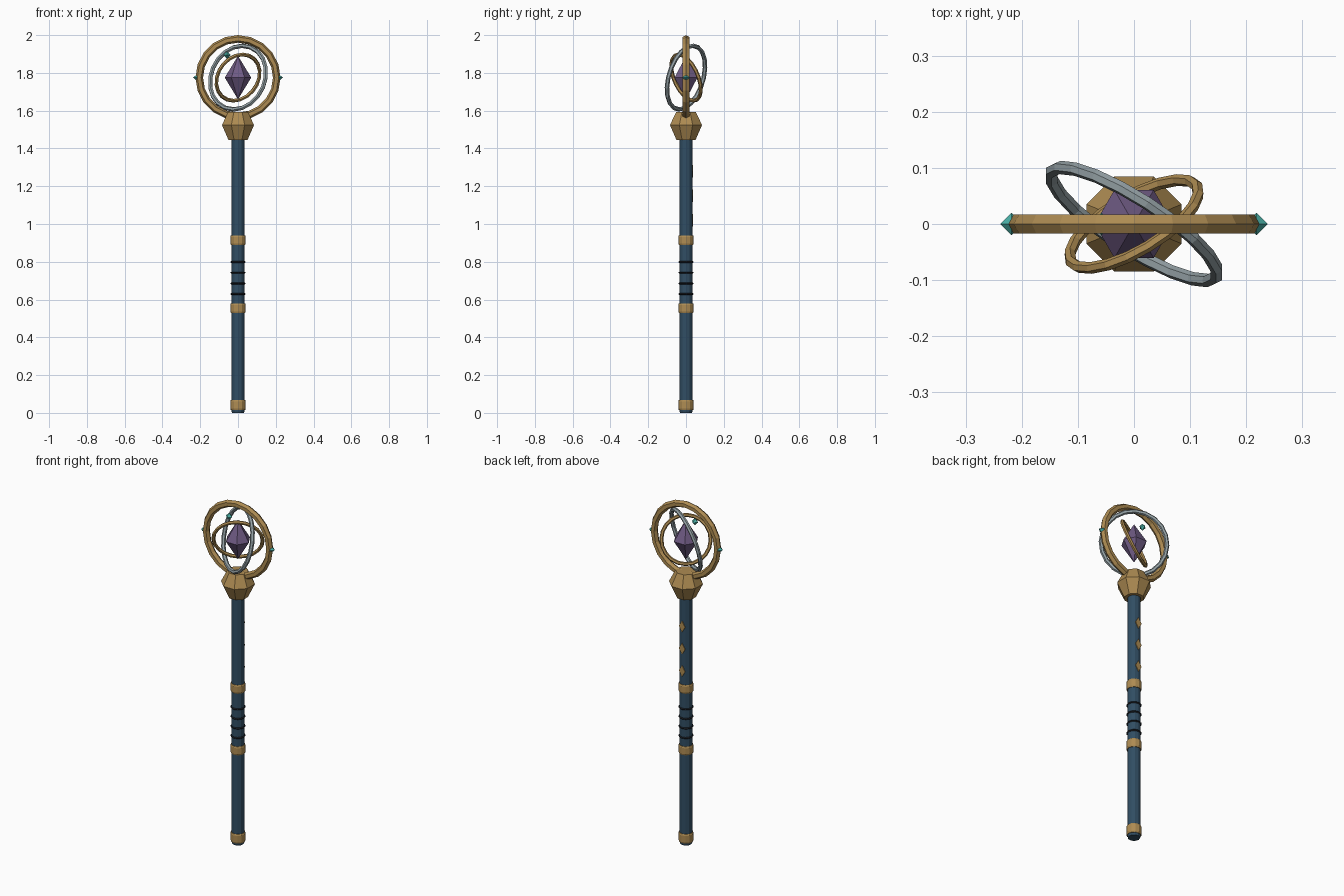
import bpy, bmesh, math
from mathutils import Vector, Matrix

cube = bpy.data.objects.get("Cube")
if cube:
    bpy.data.objects.remove(cube, do_unlink=True)


def material(name, rgb):
    m = bpy.data.materials.new(name)
    m.use_nodes = True
    m.diffuse_color = (*rgb, 1)
    m.node_tree.nodes["Principled BSDF"].inputs["Base Color"].default_value = (*rgb, 1)
    return m


GOLD = material("old gold", (0.42, 0.26, 0.085))
NAVY = material("navy", (0.03, 0.075, 0.125))
SILVER = material("silver", (0.30, 0.36, 0.38))
PURPLE = material("crystal purple", (0.16, 0.105, 0.23))
TEAL = material("teal", (0.07, 0.43, 0.38))
BLACK = material("black cord", (0.01, 0.012, 0.016))
HEAD = Vector((0, 0, 1.775))


def lathe(name, profile, sides, mat, turn=0.0):
    """Spin (radius, z) points into a closed faceted solid; radius 0 makes a tip."""
    bm = bmesh.new()
    rows = []
    for r, z in profile:
        count = sides if r else 1
        angles = [turn + math.tau * i / sides for i in range(count)]
        rows.append([bm.verts.new((r * math.cos(a), r * math.sin(a), z)) for a in angles])
    for low, high in zip(rows, rows[1:]):
        for i in range(sides):
            j = (i + 1) % sides
            corners = [low[i % len(low)], low[j % len(low)],
                       high[j % len(high)], high[i % len(high)]]
            bm.faces.new(list(dict.fromkeys(corners)))
    for row in (rows[0], rows[-1]):
        if len(row) > 1:
            bm.faces.new(row)
    bmesh.ops.recalc_face_normals(bm, faces=bm.faces)
    mesh = bpy.data.meshes.new(name)
    bm.to_mesh(mesh)
    bm.free()
    ob = bpy.data.objects.new(name, mesh)
    bpy.context.collection.objects.link(ob)
    mesh.materials.append(mat)
    return ob


def ring(name, center, normal, major, minor, mat, segments=20, sides=6):
    bpy.ops.mesh.primitive_torus_add(major_radius=major, minor_radius=minor,
                                     major_segments=segments, minor_segments=sides)
    ob = bpy.context.object
    ob.name = name
    ob.matrix_world = (Matrix.Translation(center)
                       @ Vector(normal).to_track_quat('Z', 'Y').to_matrix().to_4x4())
    ob.data.materials.append(mat)
    return ob


def gem(name, center, radius, height, sides, mat):
    ob = lathe(name, [(0, -height), (radius, 0), (0, height)], sides, mat)
    ob.location = center
    return ob


# Shaft with metal collars
lathe("shaft", [(0.032, 0), (0.035, 0.012), (0.035, 1.46)], 12, NAVY)
for name, low, high in (("foot_collar", 0.014, 0.068),
                        ("lower_grip_collar", 0.53, 0.58),
                        ("upper_grip_collar", 0.89, 0.94)):
    lathe(name, [(0.038, low), (0.041, low + 0.008),
                 (0.041, high - 0.008), (0.038, high)], 12, GOLD)

# Cords around the grip
for i in range(4):
    ring(f"grip_cord_{i + 1}", (0, 0, 0.63 + 0.056 * i), (0, 0, 1),
         0.036, 0.005, BLACK, 12, 4)

# Diamond plates down the back of the shaft
for i in range(3):
    plate = lathe(f"diamond_plate_{i + 1}", [(1, -0.002), (1, 0.002)], 4, GOLD)
    plate.scale = (0.02, 0.033, 1)
    plate.rotation_euler.x = math.pi / 2
    plate.location = (0, 0.036, 1.02 + 0.13 * i)

# Eight-sided socket
lathe("socket", [(0.054, 1.444), (0.092, 1.524), (0.056, 1.593)], 8, GOLD, math.pi / 8)

# Nested rings
ring("outer_ring", HEAD, (0, -1, 0), 0.205, 0.02, GOLD)
ring("middle_ring", HEAD, (0.52, 0.81, -0.25), 0.174, 0.012, SILVER)
ring("inner_ring", HEAD, (-0.48, 0.80, 0.36), 0.131, 0.0105, GOLD)

# Floating crystal and small gems
gem("crystal", HEAD, 0.07, 0.115, 6, PURPLE)
for side, label in ((1, "left"), (-1, "right")):
    gem(f"{label}_ring_gem", HEAD + Vector((0.218 * side, 0, 0)), 0.02, 0.016, 4, TEAL)
gem("floating_gem", HEAD + Vector((-0.058, 0, 0.12)), 0.02, 0.02, 4, TEAL)
